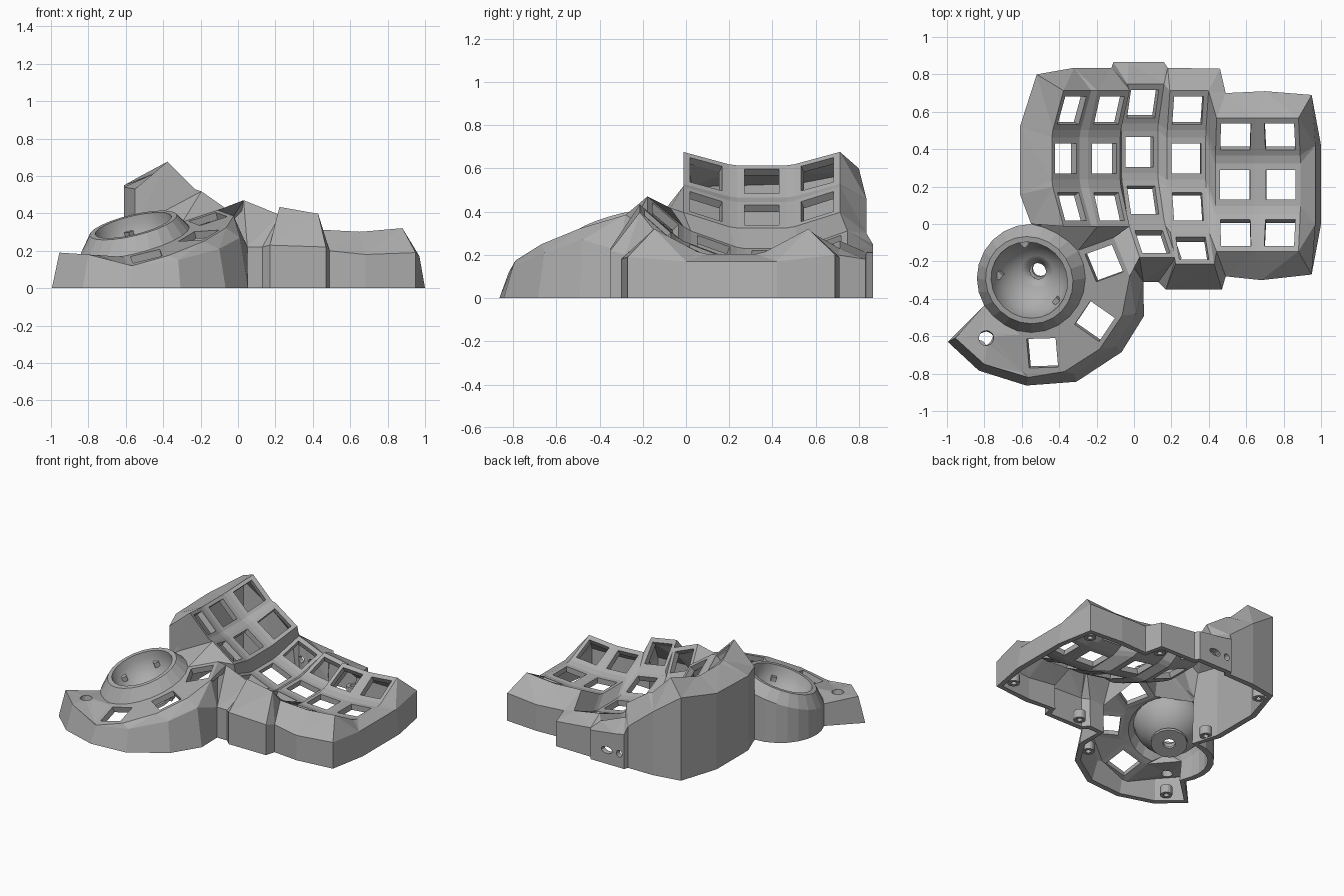
import bpy, bmesh
from math import sin, cos, radians, pi
from mathutils import Vector, Matrix

cube = bpy.data.objects.get("Cube")
if cube:
    bpy.data.objects.remove(cube)

grey = bpy.data.materials.new("plain grey")
grey.use_nodes = True
COLOUR = (0.42, 0.42, 0.42, 1)
grey.diffuse_color = COLOUR
grey.node_tree.nodes["Principled BSDF"].inputs["Base Color"].default_value = COLOUR

bm = bmesh.new()
verts = {}


def vert(p):
    key = tuple(round(c, 4) for c in p)
    if key not in verts:
        verts[key] = bm.verts.new(key)
    return verts[key]


def face(*points, smooth=False):
    loop = list(dict.fromkeys(vert(p) for p in points))
    if len(loop) > 2 and not bm.faces.get(loop):
        bm.faces.new(loop).smooth = smooth


def stitch(a, b):
    """Fill the strip between two point rows with triangles."""
    i = j = 0
    while i < len(a) - 1 or j < len(b) - 1:
        a_left, b_left = i < len(a) - 1, j < len(b) - 1
        if a_left and (not b_left or (a[i+1] - b[j]).length <= (a[i] - b[j+1]).length):
            face(a[i], a[i+1], b[j])
            i += 1
        else:
            face(a[i], b[j], b[j+1])
            j += 1


def surround(corners, hole):
    """Fill between a polygon and a round hole with three points per corner."""
    n = len(hole)
    for j, c in enumerate(corners):
        k = 3 * j
        face(c, hole[(k - 1) % n], hole[k])
        face(c, hole[k], hole[k + 1])
        face(c, corners[(j + 1) % len(corners)], hole[(k + 2) % n], hole[k + 1])


def rows_of(*points):
    return [Vector(p) for p in points]


# --- Key sockets: a square frame around a square opening ---
HALF_X, HALF_Y, HOLE = 0.105, 0.113, 0.08
SIGNS = ((-1, -1), (1, -1), (1, 1), (-1, 1))


def corner(m, sx, sy):
    return m @ Vector((sx * HALF_X, sy * HALF_Y, 0))


def socket(m):
    outer = [corner(m, x, y) for x, y in SIGNS]
    inner = [m @ Vector((x * HOLE, y * HOLE, 0)) for x, y in SIGNS]
    for i in range(4):
        k = (i + 1) % 4
        face(outer[i], outer[k], inner[k], inner[i])


# --- Finger columns: x, y, z, roll, pitch between rows ---
COLUMNS = ((-.365, .35, .54, 45, 21), (-.16, .35, .385, 35, 21), (.03, .385, .19, 22, 21),
           (.28, .35, .16, 10, 21), (.54, .21, .19, 3, 28), (.785, .21, .195, -5, 28))


def key_matrix(c, r):
    x, y, z, roll, pitch = COLUMNS[c]
    pitch = radians(pitch)
    lift = Vector((0, 0, .257 / sin(pitch)))
    return (Matrix.Translation((x, y, z)) @ Matrix.Rotation(radians(roll), 4, 'Y')
            @ Matrix.Translation(lift) @ Matrix.Rotation(r * pitch, 4, 'X')
            @ Matrix.Translation(-lift))


def P(c, r, sx, sy):
    return corner(key_matrix(c, r), sx, sy)


def has(c, r):
    return c < 6 and -1 <= r <= 1 or (c in (2, 3) and r == -2)


for c in range(6):
    for r in (1, 0, -1, -2):
        if not has(c, r):
            continue
        socket(key_matrix(c, r))
        below, beside = has(c, r - 1), has(c + 1, r)
        if below:
            face(P(c, r, -1, -1), P(c, r, 1, -1), P(c, r-1, 1, 1), P(c, r-1, -1, 1))
        if beside:
            face(P(c, r, 1, 1), P(c, r, 1, -1), P(c+1, r, -1, -1), P(c+1, r, -1, 1))
        if below and beside and has(c + 1, r - 1):
            face(P(c, r, 1, -1), P(c+1, r, -1, -1), P(c+1, r-1, -1, 1), P(c, r-1, 1, 1))

# --- Thumb sockets on one sloping plane, fanned around the ball cup ---
GX, GY = 0.24, 0.25


def plane(x, y):
    return 0.37 + GX * (x + .16) + GY * (y + .21)


NORMAL = Vector((-GX, -GY, 1)).normalized()
THUMB = ((-.49, -.69, -85), (-.21, -.52, -35), (-.16, -.21, 20))


def thumb_matrix(i):
    x, y, turn = THUMB[i]
    a = radians(turn)
    ax = Vector((cos(a), sin(a), GX * cos(a) + GY * sin(a))).normalized()
    ay = NORMAL.cross(ax)
    m = Matrix((ax, ay, NORMAL)).transposed().to_4x4()
    return Matrix.Translation((x, y, plane(x, y))) @ m


def T(i, sx, sy):
    return corner(thumb_matrix(i), sx, sy)


for i in range(3):
    socket(thumb_matrix(i))
    if i < 2:
        face(T(i, 1, 1), T(i+1, 1, -1), T(i+1, -1, -1), T(i, -1, 1))

# --- Ball cup: cone, lip and hemispherical bowl with a sensor opening ---
CX, CY, SEG = -.55, -.29, 24
cup_top = Vector((CX - .01, CY - .01, plane(CX, CY) + .08))
ux = Vector((1, 0, GX)).normalized()
uy = NORMAL.cross(ux)


def base(i):
    a = 2 * pi * i / SEG
    x, y = CX + .29 * cos(a), CY + .29 * sin(a)
    return Vector((x, y, plane(x, y)))


def cup_ring(radius, height):
    return [cup_top + NORMAL * height + radius * (ux * cos(2*pi*i/SEG) + uy * sin(2*pi*i/SEG))
            for i in range(SEG)]


rings = [[base(i) for i in range(SEG)], cup_ring(.24, 0)]
rings += [cup_ring(.21 * cos(radians(t)), -.21 * sin(radians(t))) for t in range(0, 80, 13)]
for n, (a, b) in enumerate(zip(rings, rings[1:])):
    for i in range(SEG):
        k = (i + 1) % SEG
        face(a[i], a[k], b[k], b[i], smooth=n > 1)

# --- Rims of the outer wall, clockwise from the tall corner ---
back = rows_of((-.52, .8, .6), (-.32, .835, .46), (-.12, .835, .3), (-.11, .865, .25),
               (-.03, .865, .235), (.16, .865, .21), (.18, .835, .21), (.46, .83, .18),
               (.49, .7, .2), (.7, .71, .19), (.95, .69, .2))
right = rows_of((.95, .69, .2), (.97, .42, .17), (.97, 0, .17), (.95, -.27, .19))
front = rows_of((.95, -.27, .19), (.68, -.3, .18), (.49, -.28, .2), (.47, -.35, .22),
                (.17, -.35, .23), (.13, -.31, .22), (.05, -.31, .22))
thumb = rows_of((.05, -.31, .22), (.01, -.48, .27), (-.1, -.655, .21), (-.32, -.8, .15),
                (-.565, -.82, .12), (-.8, -.75, .18), (-.955, -.61, .19))
left = rows_of((CX, CY + .29, .53), (-.61, .16, .54), (-.61, .52, .55), back[0])

# Sloping shoulders from the sockets out to the rims
stitch([P(c, 1, s, 1) for c in range(6) for s in (-1, 1)], back)
stitch([P(5, r, 1, s) for r in (1, 0, -1) for s in (1, -1)], right)
stitch([P(c, -2 if c < 4 else -1, s, -1) for c in (5, 4, 3, 2) for s in (1, -1)], front)
stitch([P(2, -2, -1, -1)] + [T(i, 1, s) for i in (2, 1, 0) for s in (1, -1)], thumb[:-1])
stitch([P(0, r, -1, s) for r in (-1, 0, 1) for s in (-1, 1)], left)

# Joins between finger block, thumb sockets and cup
face(P(3, -1, 1, -1), P(3, -2, 1, 1), P(4, -1, -1, -1))
face(P(3, -2, 1, 1), P(3, -2, 1, -1), P(4, -1, -1, -1))
face(T(2, 1, -1), T(2, 1, 1), P(2, -2, -1, 1), P(2, -2, -1, -1))
face(P(1, -1, 1, -1), P(2, -1, -1, -1), P(2, -2, -1, 1), T(2, 1, 1))
face(P(1, -1, -1, -1), P(1, -1, 1, -1), T(2, 1, 1), T(2, -1, 1))
around = [base(14)] + [T(i, -1, s) for i in range(3) for s in (-1, 1)]
around += [P(1, -1, -1, -1), P(0, -1, 1, -1), P(0, -1, -1, -1), left[0]]
stitch(around, [base(i) for i in range(14, 31)])

# Thumb tip with a round hole
surround([thumb[-1], thumb[-2], T(0, 1, -1), T(0, -1, -1), base(14)],
         [Vector((-.79 + .04 * cos(a), -.61 + .04 * sin(a), .177))
          for a in [pi + k * pi / 7.5 for k in range(15)]])


# --- Outer wall down to the ground, with two ports at the back ---
def ground(p):
    g = Vector((p.x, p.y, 0))
    if p.y < -.45:
        g += (g - Vector((-.45, -.35, 0))).normalized() * .045
    elif p.x > .96:
        g.x += .03
    return g


rim = back + right[1:] + front[1:] + thumb[1:] + [base(i) for i in range(14, 5, -1)] + left[1:-1]
for i, p in enumerate(rim):
    q = rim[(i + 1) % len(rim)]
    if q == left[1]:
        face(p, left[0], q, ground(q), ground(p))
    elif i in (3, 4):
        wide, mid = (.022, -.07) if i == 3 else (.045, .03)
        surround([p, q, ground(q), ground(p)],
                 [Vector((mid + wide * cos(a), p.y, .1 + .025 * sin(a)))
                  for a in [.75 * pi - k * pi / 6 for k in range(12)]])
    else:
        face(p, q, ground(q), ground(p))

bmesh.ops.recalc_face_normals(bm, faces=bm.faces)
bm.normal_update()
if sum(f.normal.z * f.calc_area() for f in bm.faces) < 0:
    bmesh.ops.reverse_faces(bm, faces=bm.faces)
mesh = bpy.data.meshes.new("case_shell")
bm.to_mesh(mesh)
bm.free()
mesh.materials.append(grey)
shell = bpy.data.objects.new("case_shell", mesh)
bpy.context.collection.objects.link(shell)


def thicken(ob, amount):
    mod = ob.modifiers.new("wall thickness", 'SOLIDIFY')
    mod.thickness, mod.offset = amount, -1
    bpy.context.view_layer.objects.active = ob
    bpy.ops.object.modifier_apply(modifier=mod.name)


# The wall's foot is levelled onto the ground
thicken(shell, 0.04)
for v in shell.data.vertices:
    if v.co.z < .02:
        v.co.z = 0


# --- Small fittings ---
def finish(name, rotation=(0, 0, 0)):
    ob = bpy.context.object
    ob.name = name
    ob.data.materials.append(grey)
    ob.rotation_euler = rotation
    return ob


def tube(name, radius, depth, wall, location, rotation=(0, 0, 0)):
    bpy.ops.mesh.primitive_cylinder_add(vertices=16, radius=radius, depth=depth,
                                        end_fill_type='NOTHING', location=location)
    thicken(finish(name, rotation), wall)


tilt = NORMAL.to_track_quat('Z', 'Y').to_euler()
for turn in (178, 100, -48):
    a = radians(turn)
    spot = cup_top + (ux * cos(a) + uy * sin(a)) * .185 - NORMAL * .09
    bpy.ops.mesh.primitive_cube_add(size=.035, location=spot)
    finish("bearing_block", tilt)
tube("sensor_plate", .12, .02, .08, cup_top - NORMAL * .25, tilt)
for x, y in ((-.48, .7), (.4, .74), (.88, .6), (.88, -.18), (.24, -.27), (-.07, -.55),
             (-.83, -.66), (-.53, .1)):
    tube("screw_post", .04, .06, .022, (x, y, .04))
